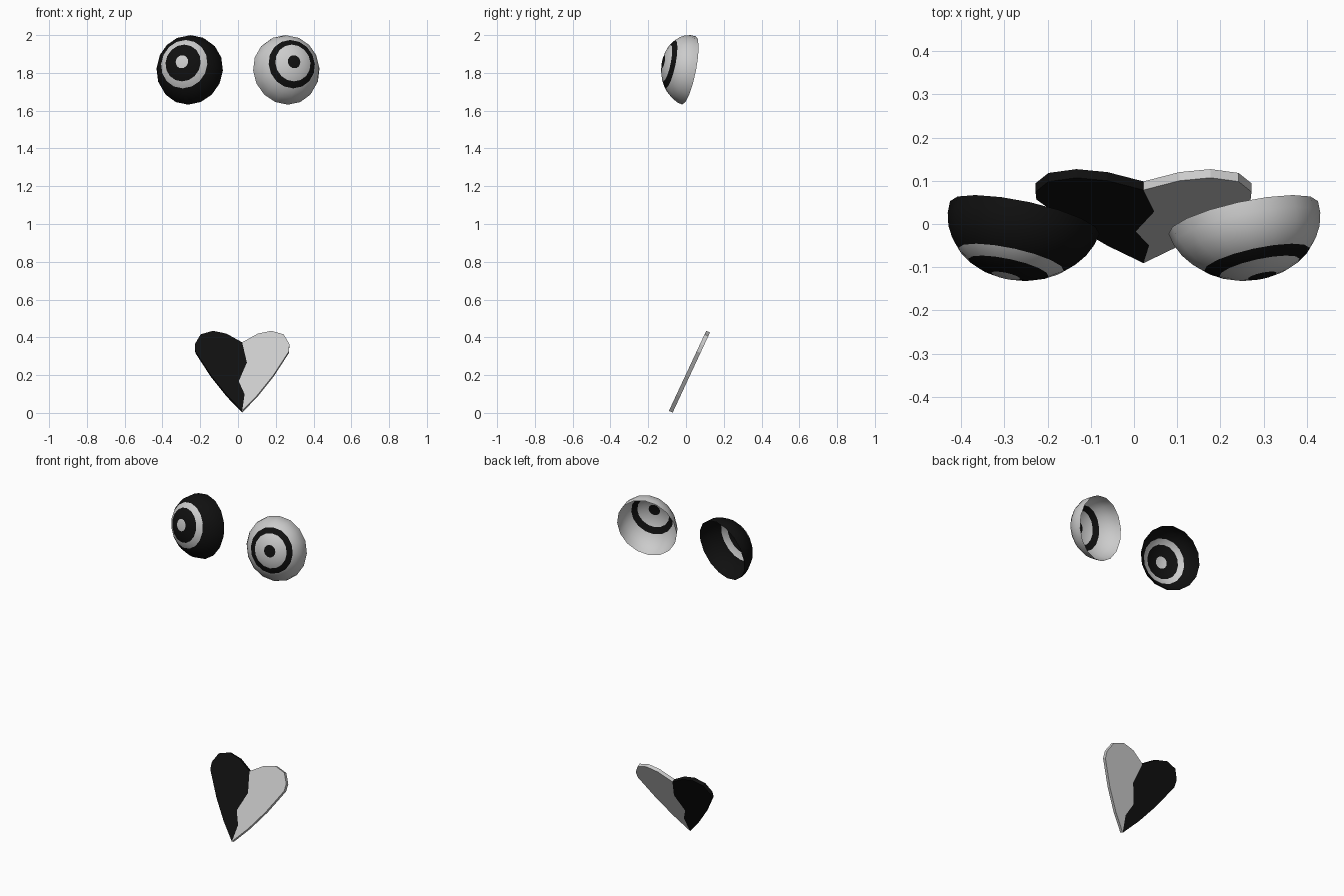
import bpy, bmesh, math
from mathutils import Vector

if "Cube" in bpy.data.objects:
    bpy.data.objects.remove(bpy.data.objects["Cube"])


def material(name, v):
    m = bpy.data.materials.new(name)
    m.diffuse_color = (v, v, v, 1)
    m.use_nodes = True
    m.node_tree.nodes["Principled BSDF"].inputs["Base Color"].default_value = m.diffuse_color
    return m


black = material("black", 0.005)
white = material("white", 0.8)


def finish(name, bm, mats):
    me = bpy.data.meshes.new(name)
    bm.to_mesh(me)
    bm.free()
    for m in mats:
        me.materials.append(m)
    ob = bpy.data.objects.new(name, me)
    bpy.context.collection.objects.link(ob)
    return ob


# Eyes: thin open half spheres, turned outward and up, then flattened in depth
SEG = 16
RINGS = [11, 22, 32.5, 45, 56, 67, 79, 90]   # angles from the pupil centre
MARKED = (0, 3)                              # pupil and outer ring bands


def eye(name, side, base, mark):
    turn = Vector((side * 0.25, -0.935, 0.25)).normalized().to_track_quat('Z', 'Y')
    centre = Vector((side * 0.253, 0.015, 1.813))

    def point(lat, lon):
        p = turn @ Vector((math.sin(lat) * math.cos(lon),
                           math.sin(lat) * math.sin(lon), math.cos(lat)))
        return centre + Vector((p.x * 0.179, p.y * 0.147, p.z * 0.187))

    bm = bmesh.new()
    pole = bm.verts.new(point(0, 0))
    rows = [[bm.verts.new(point(math.radians(a), math.tau * i / SEG))
             for i in range(SEG)] for a in RINGS]
    for r, row in enumerate(rows):
        for i in range(SEG):
            j = (i + 1) % SEG
            if r == 0:
                f = bm.faces.new((pole, row[i], row[j]))
            else:
                up = rows[r - 1]
                f = bm.faces.new((up[i], row[i], row[j], up[j]))
            f.material_index = int(r in MARKED)
            f.smooth = True
    finish(name, bm, [base, mark])


eye("left_eye", -1, black, white)
eye("right_eye", 1, white, black)

# Heart: leaning plate in two halves that meet along a jagged crack
LOBE = [(0.083, 0.415), (0.155, 0.43), (0.22, 0.411), (0.25, 0.36), (0.248, 0.322),
        (0.166, 0.196), (0.083, 0.092)]
CRACK = [(0, 0.006), (0.013, 0.094), (-0.018, 0.163), (0.025, 0.262), (0, 0.369)]
LEAN = math.radians(25)
HALF = Vector((0, -math.cos(LEAN), math.sin(LEAN))) * 0.011


def heart_half(name, side, mat):
    outline = [(side * x, z) for x, z in LOBE] + CRACK
    mid = [Vector((x + 0.022, (z - 0.179) * math.tan(LEAN), z)) for x, z in outline]
    bm = bmesh.new()
    front = [bm.verts.new(p + HALF) for p in mid]
    back = [bm.verts.new(p - HALF) for p in mid]
    bm.faces.new(front)
    bm.faces.new(back[::-1])
    # rim only; the crack is shared by both halves and stays hidden
    n, first = len(mid), len(LOBE)
    for i in range(n):
        if not first <= i < n - 1:
            j = (i + 1) % n
            bm.faces.new((front[i], back[i], back[j], front[j]))
    if side > 0:
        bmesh.ops.reverse_faces(bm, faces=bm.faces[:])
    bm.normal_update()
    bm.faces.ensure_lookup_table()
    if bm.faces[0].normal.y > 0:
        bmesh.ops.reverse_faces(bm, faces=bm.faces[:])
    finish(name, bm, [mat])


heart_half("heart_left_half", -1, black)
heart_half("heart_right_half", 1, white)
